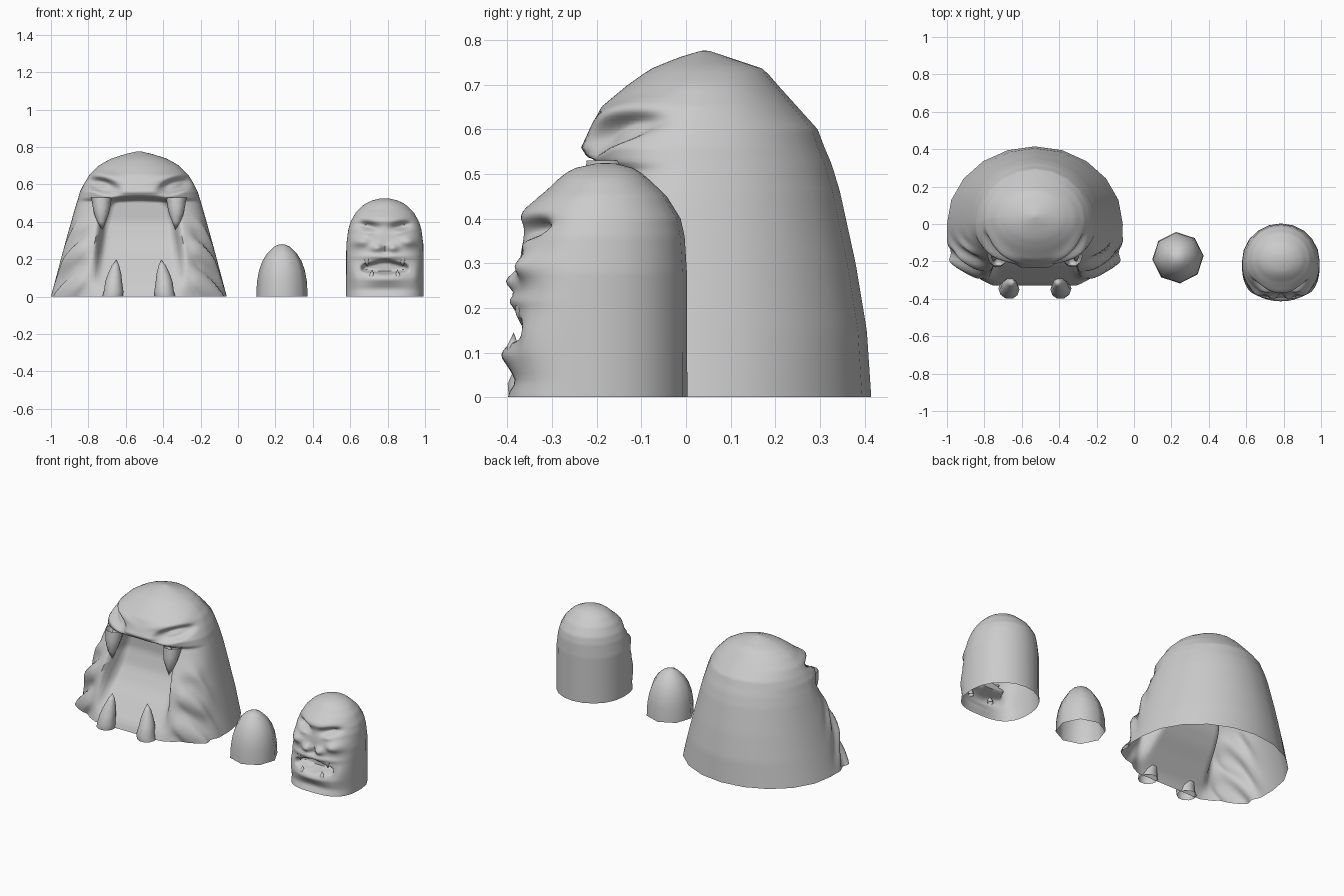
import bpy, bmesh, math
from mathutils import Vector

if "Cube" in bpy.data.objects:
    bpy.data.objects.remove(bpy.data.objects["Cube"])

stone = bpy.data.materials.new("warm_grey")
stone.use_nodes = True
stone.diffuse_color = (0.6, 0.6, 0.6, 1)
stone.node_tree.nodes["Principled BSDF"].inputs["Base Color"].default_value = (0.6, 0.6, 0.6, 1)


def lerp(a, b, t):
    return a + (b - a) * t


def smooth(t):
    t = max(0.0, min(1.0, t))
    return t * t * (3 - 2 * t)


def blob(u, v):
    return math.exp(-u * u - v * v)


def table(rows, z):
    """Interpolate the remaining columns of rows by their first column."""
    for a, b in zip(rows, rows[1:]):
        if z <= b[0]:
            t = (z - a[0]) / (b[0] - a[0])
            return [lerp(p, q, t) for p, q in zip(a[1:], b[1:])]
    return list(rows[-1][1:])


def finish(name, bm, angle=65):
    bmesh.ops.recalc_face_normals(bm, faces=bm.faces)
    mesh = bpy.data.meshes.new(name)
    bm.to_mesh(mesh)
    bm.free()
    mesh.materials.append(stone)
    ob = bpy.data.objects.new(name, mesh)
    bpy.context.collection.objects.link(ob)
    bpy.ops.object.select_all(action='DESELECT')
    ob.select_set(True)
    bpy.context.view_layer.objects.active = ob
    bpy.ops.object.shade_smooth_by_angle(angle=math.radians(angle))
    return ob


def skin(bm, rings, tip):
    """Bridge point rings and close them with a tip, leaving the base open."""
    rows = [[bm.verts.new(p) for p in r] for r in rings]
    n = len(rows[0])
    for a, b in zip(rows, rows[1:]):
        for i in range(n):
            j = (i + 1) % n
            bm.faces.new((a[i], a[j], b[j], b[i]))
    top = bm.verts.new(tip)
    for i in range(n):
        bm.faces.new((rows[-1][i], rows[-1][(i + 1) % n], top))


def shell(name, cx, profile, heights, tip_y, square, face, front=64, back=10):
    """Hollow dome; profile rows are z, half width, front y, middle y, back y."""
    angles = [math.pi * i / back for i in range(back)]
    angles += [math.pi + math.pi * i / front for i in range(front)]
    top = profile[-1][0]
    rings = []
    for z in heights:
        hx, yf, ym, yb = table(profile, z)
        n = lerp(square, 2, smooth(z / top * 1.6 - 0.5))
        ring = []
        for a in angles:
            c, s = math.cos(a), math.sin(a)
            if s >= -1e-6:
                ring.append((cx + hx * c, ym + (yb - ym) * max(s, 0), z))
            else:
                x = math.copysign(hx * abs(c) ** (2 / n), c)
                y = ym - (ym - yf) * (-s) ** (2 / n)
                x, y = face(x, y, z, smooth(-s * 2.2))
                ring.append((cx + x, y, z))
        rings.append(ring)
    bm = bmesh.new()
    skin(bm, rings, (cx, tip_y, top + 0.002))
    return finish(name, bm)


def fang(name, path, sides=10):
    """Tapered tooth; path rows are centre x, y, z and radius, ending at the tip."""
    bm = bmesh.new()
    rings = [[Vector((x + r * math.cos(math.tau * i / sides),
                      y + r * math.sin(math.tau * i / sides), z)) for i in range(sides)]
             for x, y, z, r in path[:-1]]
    skin(bm, rings, path[-1][:3])
    return finish(name, bm)


def steps(a, b, n):
    return [lerp(a, b, i / n) for i in range(n)]


# Large head with a gaping mouth
large_profile = [
    (0, .47, -.33, 0, .415), (.15, .43, -.305, 0, .405), (.3, .39, -.27, 0, .38),
    (.46, .345, -.2, .01, .345), (.51, .33, -.18, .01, .33), (.525, .325, -.215, .01, .325),
    (.56, .315, -.235, .01, .31), (.6, .295, -.215, .02, .295), (.65, .265, -.19, .03, .25),
    (.7, .215, -.13, .035, .205), (.735, .155, -.08, .04, .175), (.76, .08, -.02, .04, .1),
    (.775, .015, .03, .04, .055)]
throat = [(0, -.33), (.04, -.315), (.15, -.23), (.22, -.17), (.3, -.12), (.4, -.09), (.55, -.09)]
opening = [(0, .27), (.2, .25), (.4, .225), (.48, .2), (.55, .16)]


def large_face(x, y, z, w):
    ax = abs(x)
    # eye sockets with a brow ridge above
    u, v = ax - .19, z - .59 - (ax - .19) * .25
    if z > .5:
        socket = smooth(1.5 - 1.5 * math.hypot(u / .115, v / .05))
        y += w * .055 * socket
        y -= w * .022 * blob(u / .11, (v - .06) / .022)
        y -= w * .015 * blob(u / .07, v / .025)
    # mouth hollow under an arched lip
    lip = .54 - .45 * ax * ax
    hole = smooth((table(opening, z)[0] - ax) / .06) * smooth((lip - z) / .03)
    y = lerp(y, table(throat, z)[0], hole)
    # lumpy cheeks
    lump = w * (1 - hole) * smooth((.46 - z) / .15) * smooth((ax - .25) / .08)
    y += lump * .018 * math.sin(z * 38 + ax * 25)
    x *= 1 + lump * .035 * math.sin(z * 27 + y * 55)
    return x, y


large_heights = steps(0, .46, 22) + steps(.46, .66, 26) + steps(.66, .775, 9) + [.775]
shell("large_head", -.53, large_profile, large_heights, .04, 3, large_face)

for side, label in ((1, "left"), (-1, "right")):
    x = -.53 + side * .135
    fang("large_lower_fang_" + label, [
        (x + side * .005, -.345, 0, .055), (x, -.35, .03, .052), (x, -.335, .08, .045),
        (x - side * .005, -.325, .12, .036), (x - side * .01, -.315, .165, .02),
        (x - side * .015, -.31, .2, 0)])
    x = -.53 + side * .2
    fang("large_upper_fang_" + label, [
        (x, -.17, .53, .055), (x, -.185, .48, .047), (x, -.195, .44, .038),
        (x, -.2, .4, .022), (x - side * .005, -.205, .355, 0)])

# Medium head with a grumpy face
medium_profile = [
    (0, .208, -.4, -.2, .003), (.28, .206, -.375, -.2, .002), (.36, .195, -.365, -.2, -.003),
    (.4, .183, -.355, -.195, -.012), (.45, .155, -.325, -.19, -.043), (.49, .115, -.285, -.185, -.085),
    (.512, .075, -.255, -.18, -.112), (.523, .03, -.205, -.18, -.155)]


def medium_face(x, y, z, w):
    ax = abs(x)
    push = .02 * blob(ax / .15, (z - .415) / .028)               # brow
    push -= .045 * blob((ax - .09) / .05, (z - .36 - ax * .2) / .022)  # eye sockets
    push += .012 * blob((ax - .085) / .03, (z - .345) / .014)    # eyeballs
    push += .03 * blob((ax - .13) / .045, (z - .295) / .028)     # cheeks
    push += .028 * blob((ax - .042) / .03, (z - .26) / .022)     # nostrils
    push -= .02 * blob(ax / .018, (z - .25) / .03)               # nose groove
    push += .016 * blob(ax / .13, (z - .215) / .014)             # upper lip
    push += .022 * blob(ax / .12, (z - .095) / .024)             # lower lip
    push -= .014 * blob(ax / .16, (z - .035) / .02)              # chin crease
    push += .012 * blob((ax - .17) / .03, (z - .13) / .05)       # jowls
    y -= w * push
    hole = smooth((.135 - ax) / .03) * smooth((z - .115 - ax * .1) / .02)
    hole *= smooth((.205 - ax * .25 - z) / .02)
    return x, lerp(y, -.315, hole)


medium_heights = steps(0, .08, 6) + steps(.08, .44, 44) + steps(.44, .523, 9) + [.523]
shell("medium_head", .785, medium_profile, medium_heights, -.18, 2.9, medium_face)

for side, label in ((1, "left"), (-1, "right")):
    x = .785 + side * .07
    fang("medium_lower_tooth_" + label, [
        (x, -.385, .095, .017), (x, -.388, .115, .013), (x - side * .004, -.386, .145, 0)], 8)
    x = .785 + side * .095
    fang("medium_upper_tooth_" + label, [
        (x, -.365, .205, .018), (x, -.368, .185, .013), (x, -.368, .16, 0)], 8)

# Small plain dome with eight sides
bm = bmesh.new()
small_rings = [(0, .138), (.08, .134), (.14, .123), (.19, .105), (.23, .08), (.265, .045), (.277, .02)]
skin(bm, [[(.235 + r * math.cos(math.tau * (i + .1) / 8), -.18 + r * math.sin(math.tau * (i + .1) / 8), z)
           for i in range(8)] for z, r in small_rings], (.235, -.18, .28))
finish("small_dome", bm)
